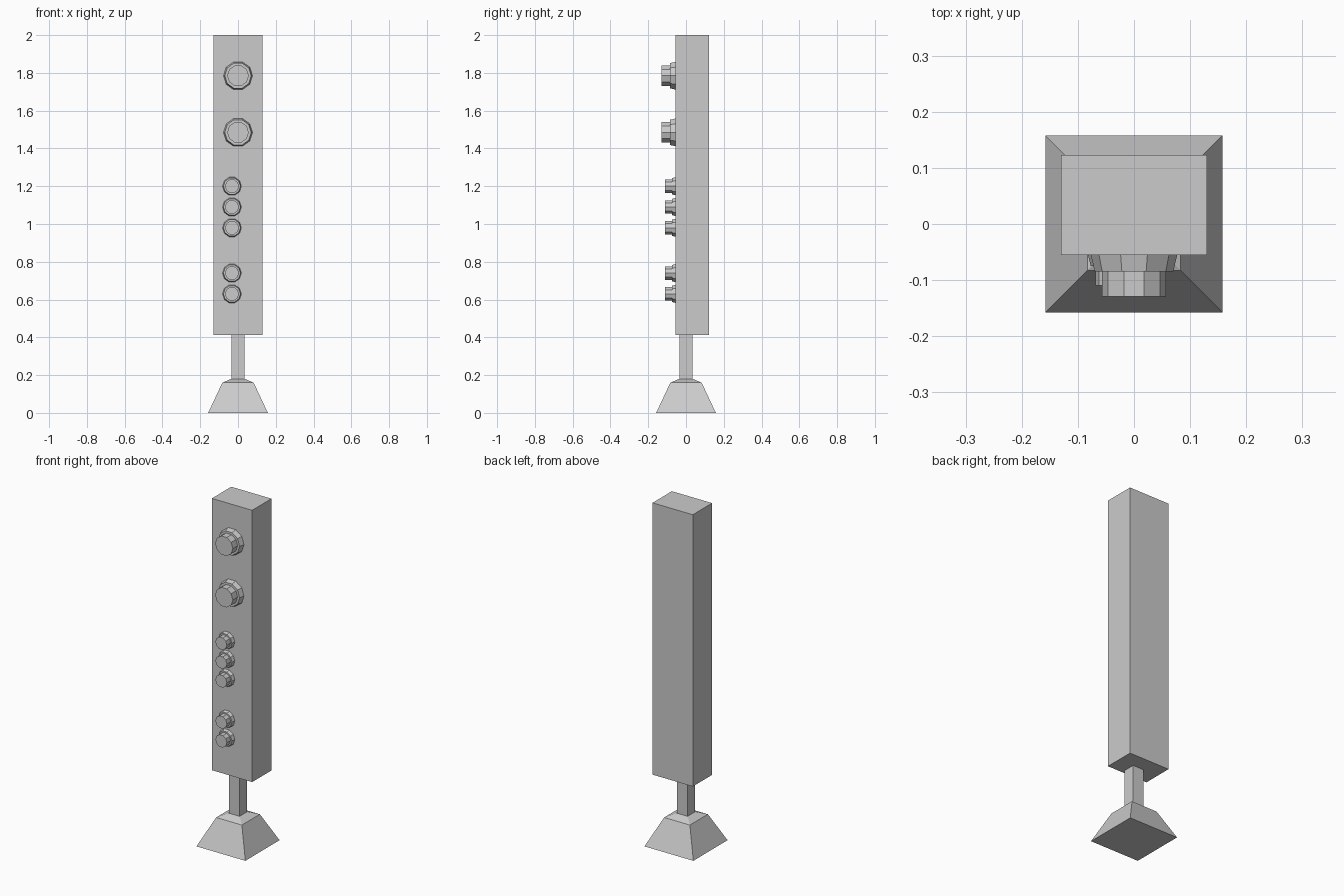
import bpy, bmesh, math

cube = bpy.data.objects.get("Cube")
if cube:
    bpy.data.objects.remove(cube, do_unlink=True)

grey = bpy.data.materials.new("plain_grey")
grey.use_nodes = True
GREY = (0.6, 0.6, 0.6, 1)
grey.diffuse_color = GREY
grey.node_tree.nodes["Principled BSDF"].inputs["Base Color"].default_value = GREY


def finish(name, bm, location=(0, 0, 0)):
    bmesh.ops.recalc_face_normals(bm, faces=bm.faces)
    mesh = bpy.data.meshes.new(name)
    bm.to_mesh(mesh)
    bm.free()
    mesh.materials.append(grey)
    obj = bpy.data.objects.new(name, mesh)
    obj.location = location
    bpy.context.collection.objects.link(obj)
    return obj


def loft(name, rings, location=(0, 0, 0)):
    """Skin a stack of point rings and cap both ends."""
    bm = bmesh.new()
    loops = [[bm.verts.new(p) for p in ring] for ring in rings]
    n = len(loops[0])
    for a, b in zip(loops, loops[1:]):
        for i in range(n):
            j = (i + 1) % n
            bm.faces.new((a[i], a[j], b[j], b[i]))
    bm.faces.new(loops[0])
    bm.faces.new(loops[-1])
    return finish(name, bm, location)


def rectangle(hx, hy, z):
    return [(-hx, -hy, z), (hx, -hy, z), (hx, hy, z), (-hx, hy, z)]


def circle(r, y, sides=10):
    return [(r * math.cos(math.tau * i / sides), y, r * math.sin(math.tau * i / sides))
            for i in range(sides)]


# Tapered foot with a shallow sloping top
loft("base", [rectangle(0.158, 0.158, 0), rectangle(0.083, 0.083, 0.16),
              rectangle(0.036, 0.036, 0.18)])

# Square post and tall panel
loft("post", [rectangle(0.035, 0.035, 0.175), rectangle(0.035, 0.035, 0.42)])
loft("panel", [rectangle(0.13, 0.089, 0.413), rectangle(0.13, 0.089, 2)], (0, 0.034, 0))


# Knobs: a tapered collar with a narrower cap
FRONT = -0.055


def knob(name, x, z, collar_r, lip_r, cap_r, collar_depth, depth):
    loft(name, [circle(collar_r, 0.003), circle(collar_r, 0),
                circle(lip_r, -collar_depth), circle(cap_r, -collar_depth),
                circle(cap_r, -depth)], (x, FRONT, z))


for i, z in enumerate((1.785, 1.485)):
    knob(f"large_knob_{i + 1}", 0, z, 0.077, 0.07, 0.057, 0.03, 0.074)
for i, z in enumerate((1.2, 1.09, 0.98, 0.74, 0.63)):
    knob(f"small_knob_{i + 1}", -0.032, z, 0.05, 0.045, 0.037, 0.02, 0.055)
